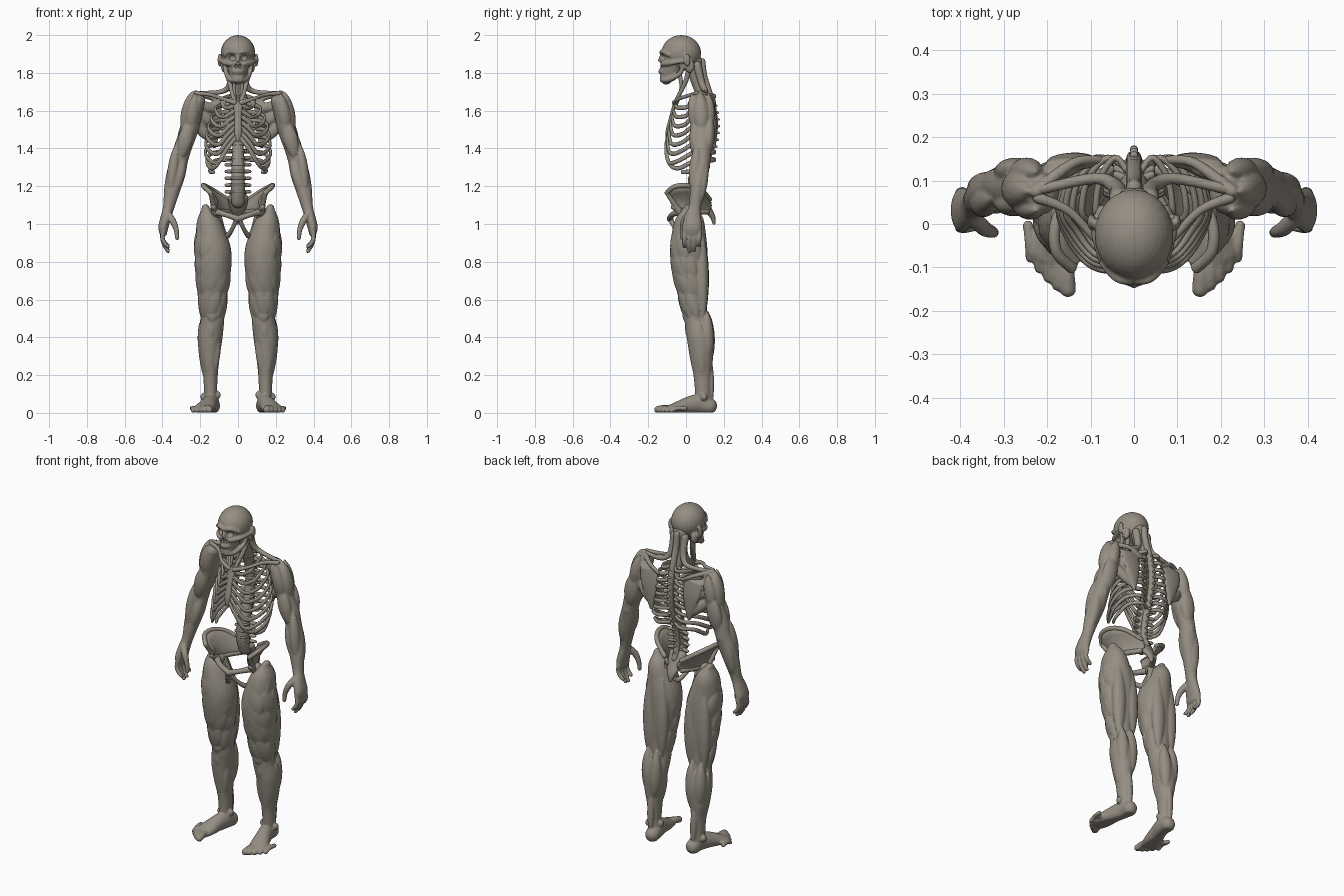
import bpy, bmesh, math
from mathutils import Vector, Matrix

MAT = bpy.data.materials.new("warm grey clay")
MAT.diffuse_color = (0.30, 0.27, 0.225, 1)


def spline(pts, k=5):
    """Catmull-Rom samples; each point is x, y, z plus radii."""
    P = [Vector(tuple(p) + ((p[3],) if len(p) == 4 else ())) for p in pts]
    out = []
    for i in range(len(P) - 1):
        a, b, c, d = P[max(i - 1, 0)], P[i], P[i + 1], P[min(i + 2, len(P) - 1)]
        for j in range(k):
            t = j / k
            out.append(0.5 * (2 * b + (c - a) * t + (2 * a - 5 * b + 4 * c - d) * t ** 2
                              + (3 * b - a - 3 * c + d) * t ** 3))
    return out + [P[-1]]


def sweep(bm, pts, ref=(1, 0, 0), n=14, k=5):
    """Rounded tube with elliptical sections along a smooth path."""
    S = spline(pts, k)
    C = [Vector(s[:3]) for s in S]
    ref = Vector(ref)
    T = [(C[min(i + 1, len(C) - 1)] - C[max(i - 1, 0)]).normalized() for i in range(len(C))]
    rows = [(C[i], T[i], S[i][3], S[i][4]) for i in range(len(C))]
    dome = ((0.4, 0.92), (0.75, 0.66), (0.95, 0.3))
    for end, sign in ((0, -1), (-1, 1)):
        c, t, a, b = rows[end]
        cap = [(c + t * sign * min(a, b) * o, t, a * s, b * s) for o, s in dome]
        rows = cap[::-1] + rows if sign < 0 else rows + cap
    rings = []
    for c, t, a, b in rows:
        u = (ref - t * ref.dot(t)).normalized()
        v = t.cross(u)
        rings.append([bm.verts.new(c + u * a * math.cos(q) + v * b * math.sin(q))
                      for q in (2 * math.pi * i / n for i in range(n))])
    for r, s in zip(rings, rings[1:]):
        for i in range(n):
            bm.faces.new((r[i], r[(i + 1) % n], s[(i + 1) % n], s[i]))
    bm.faces.new(rings[0])
    bm.faces.new(rings[-1])


def muscle(bm, a, b, w, d, ref=(1, 0, 0)):
    """Spindle-shaped belly between two points."""
    a, b = Vector(a), Vector(b)
    pts = []
    for t in (0.02, 0.15, 0.32, 0.5, 0.68, 0.85, 0.98):
        f = math.sin(math.pi * t) ** 0.65
        pts.append(tuple(a.lerp(b, t)) + (w * f, d * f))
    sweep(bm, pts, ref, 14, 3)


def ball(bm, c, r):
    bmesh.ops.create_uvsphere(bm, u_segments=24, v_segments=16, radius=1,
                              matrix=Matrix.Translation(c) @ Matrix.Diagonal((*r, 1)))


def finish(bm, name, mirror=True, voxel=0.0, thick=0.0):
    bmesh.ops.recalc_face_normals(bm, faces=bm.faces)
    me = bpy.data.meshes.new(name)
    bm.to_mesh(me)
    bm.free()
    for p in me.polygons:
        p.use_smooth = True
    me.materials.append(MAT)
    ob = bpy.data.objects.new(name, me)
    bpy.context.collection.objects.link(ob)
    if thick:
        m = ob.modifiers.new("thickness", 'SOLIDIFY')
        m.thickness, m.offset = thick, 0
    if voxel:
        m = ob.modifiers.new("fuse", 'REMESH')
        m.mode, m.voxel_size, m.use_smooth_shade = 'VOXEL', voxel, True
        m = ob.modifiers.new("soften", 'SMOOTH')
        m.factor, m.iterations = 0.5, 2
    if mirror:
        ob.modifiers.new("mirror", 'MIRROR').use_mirror_merge = False
    return ob


# Leg: core, muscle bellies, kneecap, foot and toes
bm = bmesh.new()
leg = [(.172, .02, 1.085, .022, .035), (.16, .02, 1.03, .062, .078), (.145, .015, .95, .085, .097),
       (.13, .015, .85, .102, .107), (.132, .02, .75, .098, .102), (.133, .033, .65, .084, .087),
       (.134, .048, .55, .070, .068), (.136, .053, .48, .067, .064), (.148, .075, .40, .071, .076),
       (.15, .082, .30, .058, .067), (.146, .087, .20, .042, .051), (.145, .09, .10, .037, .045),
       (.14, .095, .05, .038, .05)]
sweep(bm, [(x, y, z, a * .93, b * .93) for x, y, z, a, b in leg], n=24)
core = spline(leg)


def on_leg(z, deg, f=.86):
    s = min(core, key=lambda p: abs(p[2] - z))
    q = math.radians(deg)
    return (s[0] + s[3] * f * math.sin(q), s[1] - s[4] * f * math.cos(q), z), s[3]


for row, z in enumerate((.98, .88, .78, .68, .58)):
    for j in range(5):
        deg = -95 + 45 * j + 22 * (row % 2)
        q = math.radians(deg)
        r = on_leg(z, deg)[1]
        muscle(bm, on_leg(z + .085, deg - 16)[0], on_leg(z - .085, deg + 16)[0],
               r * .42, r * .19, (math.cos(q), math.sin(q), 0))
for a, b, w, d in (
        ((.10, .085, .97), (.095, .095, .50), .042, .032), ((.175, .08, .98), (.18, .09, .48), .042, .035),
        ((.115, .115, .54), (.13, .12, .24), .038, .036), ((.178, .11, .54), (.165, .11, .25), .038, .038),
        ((.175, .03, .50), (.152, .05, .18), .026, .022), ((.105, .05, .47), (.125, .06, .20), .024, .028),
        ((.205, .075, .48), (.178, .085, .18), .018, .03), ((.145, .13, .30), (.14, .135, .03), .02, .016),
        ((.135, -.002, .565), (.137, .0, .475), .03, .018), ((.14, .005, .50), (.145, .015, .38), .018, .015)):
    muscle(bm, a, b, w, d)
ball(bm, (.185, .095, .085), (.014, .018, .02))
ball(bm, (.106, .085, .095), (.014, .018, .02))
sweep(bm, [(.135, .125, .036, .04, .042), (.14, .075, .048, .04, .052), (.155, .02, .042, .043, .046),
           (.172, -.04, .028, .052, .034), (.187, -.08, .02, .054, .024)], n=20)
for i in range(5):
    t = i / 4
    x, y, r = .152 + .086 * t, -.15 + .072 * t ** 1.3, .019 - .007 * t
    sweep(bm, [(x + .006, y + .075, .024, r), (x + .002, y + .03, .024, r * .95), (x, y, r * .9, r)])
for v in bm.verts:
    v.co.z = max(v.co.z, .002)
finish(bm, "leg", voxel=.005)

# Arm: core, muscles, shoulder blade, hand
bm = bmesh.new()
sweep(bm, [(.215, .07, 1.65, .042, .05), (.235, .078, 1.60, .048, .064), (.257, .085, 1.50, .047, .058),
           (.290, .087, 1.41, .047, .048), (.309, .085, 1.34, .045, .045), (.327, .075, 1.27, .05, .044),
           (.347, .062, 1.19, .044, .040), (.367, .047, 1.09, .030, .033), (.382, .037, 1.035, .028, .044),
           (.395, .032, .985, .027, .052), (.396, .032, .955, .021, .05)], n=20)
for a, b, w, d in (
        ((.225, .03, 1.69), (.262, .065, 1.46), .038, .036), ((.245, .075, 1.70), (.285, .085, 1.46), .038, .045),
        ((.225, .12, 1.69), (.27, .115, 1.47), .036, .036), ((.25, .045, 1.56), (.305, .05, 1.34), .04, .03),
        ((.255, .13, 1.58), (.295, .115, 1.35), .045, .03), ((.325, .06, 1.43), (.362, .04, 1.14), .03, .034),
        ((.285, .065, 1.37), (.345, .04, 1.14), .032, .028), ((.325, .11, 1.36), (.37, .075, 1.10), .032, .024),
        ((.30, .115, 1.38), (.315, .115, 1.30), .022, .018)):
    muscle(bm, a, b, w, d)
sweep(bm, [(.125, .148, 1.41, .012, .01), (.13, .152, 1.48, .033, .012), (.14, .148, 1.56, .056, .015),
           (.145, .138, 1.63, .06, .014)])
muscle(bm, (.09, .15, 1.60), (.245, .10, 1.64), .028, .022, (0, 0, 1))
muscle(bm, (.10, .15, 1.52), (.25, .10, 1.60), .032, .022, (0, 0, 1))
muscle(bm, (.11, .148, 1.42), (.26, .10, 1.56), .03, .024, (0, 0, 1))
sweep(bm, [(.075, .148, 1.63, .01), (.14, .14, 1.665, .012), (.225, .075, 1.692, .016)], (0, 0, 1))
for i, tip in enumerate((.875, .85, .855, .88)):
    y = -.006 + .026 * i
    sweep(bm, [(.395, y, .965, .014), (.40, y - .002, .925, .0125),
               (.388, y - .003, (.92 + tip) / 2, .012), (.37, y - .002, tip + .005, .010)], n=12)
sweep(bm, [(.37, .015, 1.05, .02), (.345, -.01, 1.015, .018), (.327, -.018, .97, .014), (.322, -.02, .925, .011)])
finish(bm, "arm", voxel=.005)

# Ribs: true ribs reach the breastbone, the last pairs end free
bm = bmesh.new()
widths = (.088, .12, .142, .157, .166, .171, .173, .165, .15)
for i, w in enumerate(widths):
    zb = 1.68 - .042 * i
    zside, zfront = zb - .03 - .004 * i, zb - .065 - .006 * i
    fy, zs = -.05 - .009 * i, 1.63 - .029 * i
    path = [(.018, .125, zb), (.5 * w, .152, zb - .004), (.88 * w, .105, zb - .015), (w, .03, zside)]
    if i < 7:
        path += [(.84 * w, fy + .06, zfront + .006), (.6 * w, fy + .012, zfront),
                 (.34 * w, fy - .003, zfront * .45 + zs * .55), (.012, -.06 - .0065 * i, zs)]
    elif i == 7:
        path += [(.14, -.04, 1.295), (.11, -.085, 1.315), (.075, -.103, 1.375)]
    else:
        path += [(.13, -.02, 1.275)]
    sweep(bm, [p + (.0115, .008) for p in path], (0, 0, 1), 10, 5)
finish(bm, "rib")

# Collar bone, neck straps and upper back ridge
bm = bmesh.new()
sweep(bm, [(.018, -.06, 1.643, .014), (.08, -.04, 1.662, .010), (.15, .03, 1.685, .010), (.22, .06, 1.692, .013)],
      (0, 0, 1))
sweep(bm, [(.062, .02, 1.86, .014), (.047, .0, 1.76, .013), (.018, -.058, 1.645, .009)])
sweep(bm, [(.018, -.035, 1.80, .012), (.02, -.025, 1.72, .010), (.016, -.052, 1.63, .009)])
sweep(bm, [(.035, .06, 1.84, .022), (.042, .085, 1.74, .018), (.09, .105, 1.70, .013), (.215, .08, 1.692, .012)],
      (0, 1, 0))
finish(bm, "neck_and_collar")

# Breastbone
bm = bmesh.new()
sweep(bm, [(0, -.058, 1.64, .027, .011), (0, -.078, 1.57, .018, .010), (0, -.098, 1.49, .02, .010),
           (0, -.103, 1.44, .009, .006)])
finish(bm, "breastbone", False)

# Spine: column, back ridge, vertebra spurs, sacrum
bm = bmesh.new()
col = [(0, .04, 1.86, .046), (0, .055, 1.78, .038), (0, .085, 1.69, .034), (0, .11, 1.60, .026), (0, .115, 1.5, .027),
       (0, .095, 1.4, .03), (0, .06, 1.3, .034), (0, .045, 1.2, .036), (0, .065, 1.12, .036)]
sweep(bm, col, n=18)
sweep(bm, [(0, y + r * .5 + .022, z, .018, .018) for _, y, z, r in col])
line = spline(col, 8)
for i in range(15):
    z = 1.17 + .036 * i
    s = min(line, key=lambda p: abs(p[2] - z))
    ball(bm, (0, s[1], z), (s[3] + .004, s[3] + .003, .014))
    sweep(bm, [(0, s[1] + .02, z, .011, .008), (0, s[1] + .058, z - .012, .009, .007)])
    e = .062 if z < 1.36 else .04
    sweep(bm, [(-e, s[1] + .025, z, .009), (0, s[1] + .01, z, .012), (e, s[1] + .025, z, .009)], (0, 0, 1), 10)
sweep(bm, [(0, .075, 1.14, .055, .028), (0, .11, 1.085, .045, .022), (0, .14, 1.04, .025, .015),
           (0, .148, 1.005, .01, .009)])
finish(bm, "spine", False)

# Pelvis: flared wings, then rims, pubic arch and sitting bones
crest = [(.145, -.10, 1.165, 0), (.18, -.06, 1.198, 0), (.178, .01, 1.203, 0), (.135, .08, 1.18, 0), (.055, .125, 1.13, 0)]
base = [(.13, -.065, 1.09, 0), (.122, -.04, 1.075, 0), (.112, .0, 1.065, 0), (.09, .05, 1.065, 0), (.05, .11, 1.065, 0)]
bm = bmesh.new()
rows = []
for a, b in zip(spline(crest), spline(base)):
    a, b = Vector(a[:3]), Vector(b[:3])
    rows.append([bm.verts.new(a.lerp(b, t) - Vector((.022, -.012, .006)) * math.sin(math.pi * t))
                 for t in (0, .2, .4, .6, .8, 1)])
for r, s in zip(rows, rows[1:]):
    for i in range(5):
        bm.faces.new((r[i], r[i + 1], s[i + 1], s[i]))
finish(bm, "hip_wing", thick=.018)
bm = bmesh.new()
sweep(bm, [p[:3] + (.013,) for p in crest], (0, 0, 1))
sweep(bm, [p[:3] + (.015,) for p in base], (0, 0, 1))
sweep(bm, [(.145, -.10, 1.165, .013), (.135, -.072, 1.12, .013), (.12, -.03, 1.06, .02)])
sweep(bm, [(.12, -.03, 1.065, .02), (.065, -.072, 1.05, .014), (.0, -.085, 1.028, .017)], (0, 0, 1))
sweep(bm, [(.008, -.082, 1.025, .014), (.03, -.055, .975, .011), (.06, -.005, .935, .015),
           (.085, .03, .97, .018), (.11, .015, 1.05, .022)], (0, 1, 0))
ball(bm, (.125, .0, 1.055), (.034, .034, .034))
sweep(bm, [(.12, .0, 1.05, .022), (.172, .02, 1.06, .02)], (0, 0, 1))
finish(bm, "pelvis")

# Skull
bm = bmesh.new()
ball(bm, (0, -.025, 1.905), (.091, .105, .095))
sweep(bm, [(0, -.06, 1.88, .07, .074), (0, -.072, 1.84, .06, .066), (0, -.088, 1.80, .048, .053),
           (0, -.105, 1.772, .036, .034)], n=20)
for s in (-1, 1):
    sweep(bm, [(s * .035, -.122, 1.848, .014), (s * .068, -.085, 1.852, .013), (s * .09, -.02, 1.862, .010)], (0, 0, 1))
    sweep(bm, [(s * .008, -.13, 1.908, .011), (s * .038, -.124, 1.914, .011), (s * .07, -.09, 1.895, .011)], (0, 0, 1))
    sweep(bm, [(s * .072, -.015, 1.86, .012), (s * .062, -.03, 1.80, .013), (s * .042, -.09, 1.765, .014),
               (s * .01, -.125, 1.762, .014)], (0, 0, 1))
    ball(bm, (s * .098, .005, 1.868), (.010, .018, .034))
    ball(bm, (s * .072, .02, 1.835), (.018, .025, .035))
ball(bm, (0, -.112, 1.808), (.036, .034, .024))
sweep(bm, [(0, -.128, 1.895, .009), (0, -.142, 1.865, .008)])
skull = finish(bm, "skull", False, .005)
# Cutters for eye sockets, nose and cheek hollows
bm = bmesh.new()
ball(bm, (.033, -.138, 1.881), (.0225, .036, .019))
ball(bm, (.0105, -.142, 1.836), (.0085, .022, .014))
ball(bm, (.074, -.085, 1.815), (.022, .034, .02))
cut = finish(bm, "socket_cutter")
cut.hide_render = True
cut.display_type = 'WIRE'
m = skull.modifiers.new("sockets", 'BOOLEAN')
m.operation, m.object = 'DIFFERENCE', cut
